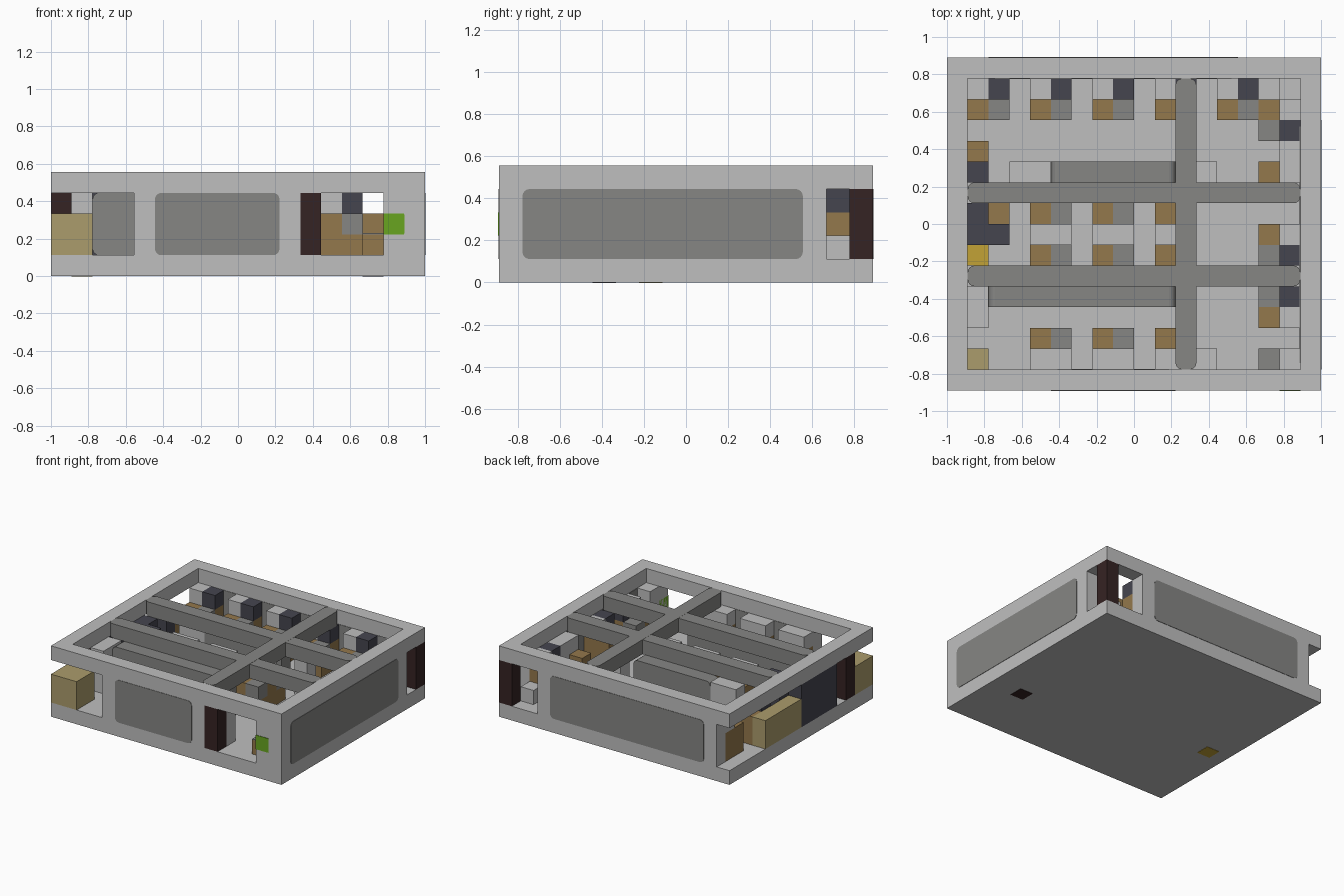
import bpy, bmesh
from mathutils import Vector

if "Cube" in bpy.data.objects:
    bpy.data.objects.remove(bpy.data.objects["Cube"])

U = 1 / 9  # one building block


def srgb(h):
    vals = [int(h[i:i + 2], 16) / 255 for i in (0, 2, 4)]
    return [v / 12.92 if v < 0.04 else ((v + 0.055) / 1.055) ** 2.4 for v in vals] + [1]


def material(name, h):
    m = bpy.data.materials.new(name)
    m.use_nodes = True
    m.diffuse_color = srgb(h)
    m.node_tree.nodes["Principled BSDF"].inputs["Base Color"].default_value = srgb(h)
    return m


LIGHT = material("light grey", "bfbfbf")
GREY = material("mid grey", "868684")
BROWN = material("wood brown", "94784c")
SLATE = material("dark slate", "45454f")
TAN = material("tan", "ab9c6c")
YELLOW = material("ochre yellow", "c2a236")
GREEN = material("green", "68a520")
DOOR = material("dark brown", "352323")


def block(name, mat, lo, hi, axis=None, grow=0.0, radius=0.035):
    """Box from block index lo up to hi; edges along axis are rounded."""
    off = Vector((-9, -8, 0))
    a, b = (Vector(lo) + off) * U, (Vector(hi) + off) * U
    if axis is not None:
        a[axis] -= grow
        b[axis] += grow
    bm = bmesh.new()
    bmesh.ops.create_cube(bm, size=1)
    for v in bm.verts:
        v.co = (a + b) / 2 + Vector(v.co[i] * (b[i] - a[i]) for i in range(3))
    if axis is not None:
        edges = [e for e in bm.edges
                 if abs((e.verts[0].co - e.verts[1].co)[axis]) > 1e-5]
        bmesh.ops.bevel(bm, geom=edges, offset=radius, segments=4,
                        profile=0.5, affect='EDGES')
    me = bpy.data.meshes.new(name)
    bm.to_mesh(me)
    bm.free()
    me.materials.append(mat)
    ob = bpy.data.objects.new(name, me)
    bpy.context.collection.objects.link(ob)
    return ob


def cell(name, mat, i, j, k0, k1, w=1, d=1):
    return block(name, mat, (i, j, k0), (i + w, j + d, k1))


# Floor and roof ring
block("floor", LIGHT, (0, 0, 0), (18, 16, 1))
block("roof_front", LIGHT, (0, 0, 4), (18, 1, 5))
block("roof_back", LIGHT, (0, 15, 4), (18, 16, 5))
block("roof_left_of_plan", LIGHT, (0, 1, 4), (1, 15, 5))
block("roof_right_of_plan", LIGHT, (17, 1, 4), (18, 15, 5))

# Outer walls with rounded window panels
block("front_wall", LIGHT, (4, 0, 1), (12, 1, 4))
block("front_corner_wall", LIGHT, (16, 0, 1), (18, 1, 4))
block("back_wall", LIGHT, (1, 15, 1), (15, 16, 4))
block("side_wall", LIGHT, (17, 1, 1), (18, 14, 4))
block("front_window", GREY, (5, 0, 1), (11, 1, 4), 1, 0.003)
block("back_window", GREY, (2, 15, 1), (14, 16, 4), 1, 0.003)
block("side_window", GREY, (17, 1, 1), (18, 13, 4), 0, 0.003)

# Roof beams
block("long_beam", GREY, (11, 1, 4), (12, 15, 5), 2, 0.001)
for j in (5, 9):
    block("cross_beam", GREY, (1, j, 4), (17, j + 1, 5), 2)

# Inner partitions
block("front_partition", GREY, (2, 4, 1), (11, 5, 4), 1)
block("rear_partition", GREY, (5, 10, 1), (11, 11, 4), 1)

# Doors
for i, j in ((12, 0), (17, 15), (0, 2)):
    cell("door", DOOR, i, j, 1, 4)

# Open side of the building
cell("corner_crate", TAN, 0, 0, 1, 3, 2, 2)
cell("side_counter", TAN, 0, 8, 1, 3, 1, 4)
cell("side_screen", SLATE, 0, 4, 1, 4, 1, 4)
block("green_sign", GREEN, (16, 0, 2), (17, 1, 3), 1, 0.004, 0.004)


def desk(i, j, step, screen):
    """Desk two blocks wide; its front row lies at j, its rear at j + step."""
    cell("desk_side", BROWN, i, j, 1, 3)
    cell("desk_base", BROWN, i + 1, j, 1, 2)
    cell("seat", GREY, i + 1, j, 2, 3)
    if screen:
        cell("desk_rear", BROWN, i, j + step, 1, 3, 2)
        cell("shelf", LIGHT, i, j + step, 3, 4)
        cell("screen", SLATE, i + 1, j + step, 3, 4)


# Back row with screens
for i in (1, 4, 7, 10, 13):
    desk(i, 13, 1, True)
cell("end_desk_side", BROWN, 15, 13, 1, 3)
cell("corner_box", LIGHT, 16, 14, 1, 2)

# Middle and front rows share light cabinets
for i in (4, 7, 10):
    for j in (2, 6, 8):
        desk(i, j, 0, False)
    for j in (1, 7):
        cell("cabinet_base", BROWN, i, j, 1, 3, 2)
        cell("cabinet", LIGHT, i, j, 3, 4, 2)

# Desks along the right side: brown side, grey seat, slate screen
for side, seat in ((13, 12), (7, 6), (3, 4)):
    cell("side_desk", BROWN, 15, side, 1, 3)
    cell("side_desk_base", BROWN, 15, seat, 1, 2)
    cell("side_seat", GREY, 15, seat, 2, 3)
    cell("side_desk_rear", BROWN, 16, min(side, seat), 1, 3, 1, 2)
    cell("side_shelf", LIGHT, 16, side, 3, 4)
    cell("side_screen", SLATE, 16, seat, 3, 4)
cell("lone_desk", BROWN, 15, 10, 1, 3)
cell("lone_cabinet", LIGHT, 16, 10, 1, 4, 1, 2)
cell("front_desk", BROWN, 15, 1, 1, 2)
block("front_desk_top", GREY, (15, 1, 2), (16, 2, 2.06))
cell("front_cabinet", LIGHT, 16, 1, 1, 4)

# Left side furniture
cell("left_desk", BROWN, 1, 11, 1, 3)
cell("left_screen", SLATE, 1, 10, 1, 4)
cell("left_unit", SLATE, 1, 7, 1, 4, 1, 2)
cell("left_unit_end", SLATE, 2, 7, 1, 4)
cell("left_table", BROWN, 2, 8, 1, 3)
block("yellow_post", YELLOW, (1, 6, -0.02), (2, 7, 3))
cell("left_cabinet", LIGHT, 1, 3, 1, 4, 1, 2)

# Loose cabinets and the dark floor plug
cell("rear_cabinet", LIGHT, 3, 10, 1, 4, 2)
cell("rear_post", LIGHT, 12, 10, 1, 4)
cell("front_post", LIGHT, 12, 1, 1, 4)
block("floor_plug", DOOR, (15, 4, -0.02), (16, 5, 0.5))
